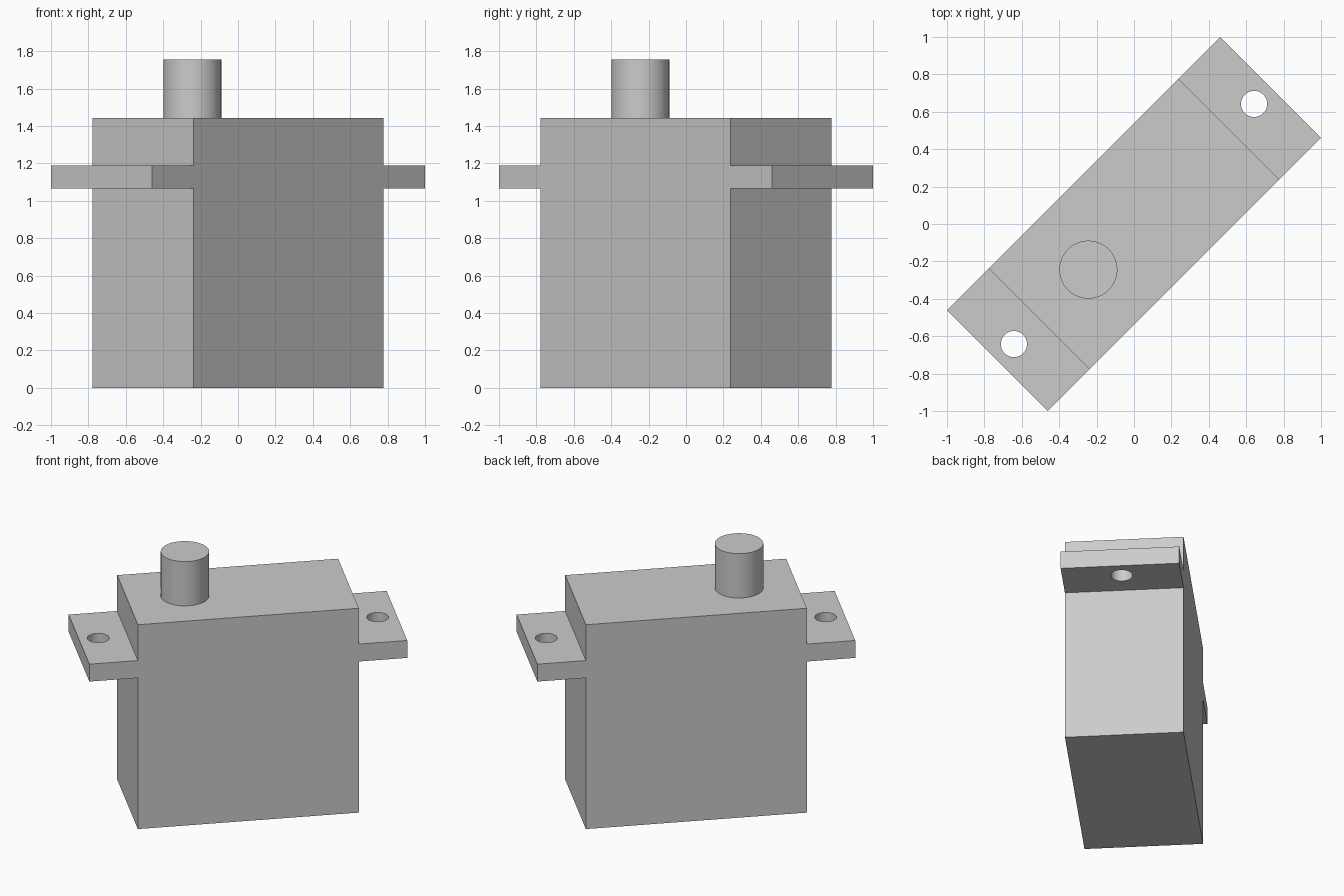
import bpy, bmesh, math
from mathutils import Matrix

if "Cube" in bpy.data.objects:
    bpy.data.objects.remove(bpy.data.objects["Cube"], do_unlink=True)

TURN = Matrix.Rotation(math.radians(45), 4, "Z")
HALF_WIDTH = 0.381
BODY_HALF, FLANGE_HALF = 0.718, 1.033
BODY_TOP, FLANGE_LOW, FLANGE_HIGH = 1.443, 1.067, 1.19

grey = bpy.data.materials.new("light_grey")
grey.use_nodes = True
colour = (0.6, 0.6, 0.6, 1)
grey.diffuse_color = colour
grey.node_tree.nodes["Principled BSDF"].inputs["Base Color"].default_value = colour


def make_object(name, bm):
    """Turn a bmesh into a grey object along the diagonal."""
    bmesh.ops.recalc_face_normals(bm, faces=bm.faces)
    bm.transform(TURN)
    mesh = bpy.data.meshes.new(name)
    bm.to_mesh(mesh)
    bm.free()
    mesh.materials.append(grey)
    obj = bpy.data.objects.new(name, mesh)
    bpy.context.collection.objects.link(obj)
    return obj


def cylinder(name, x, radius, low, high):
    bm = bmesh.new()
    bmesh.ops.create_cone(bm, cap_ends=True, segments=64, radius1=radius, radius2=radius,
                          depth=high - low, matrix=Matrix.Translation((x, 0, (low + high) / 2)))
    return make_object(name, bm)


def smooth(obj):
    bpy.ops.object.select_all(action="DESELECT")
    obj.select_set(True)
    bpy.context.view_layer.objects.active = obj
    bpy.ops.object.shade_smooth_by_angle(angle=math.radians(30))


# Case with mounting flanges: mirrored side profile, extruded across the width
half = [(BODY_HALF, 0), (BODY_HALF, FLANGE_LOW), (FLANGE_HALF, FLANGE_LOW),
        (FLANGE_HALF, FLANGE_HIGH), (BODY_HALF, FLANGE_HIGH), (BODY_HALF, BODY_TOP)]
outline = half + [(-x, z) for x, z in reversed(half)]
bm = bmesh.new()
side = bm.faces.new([bm.verts.new((x, -HALF_WIDTH, z)) for x, z in outline])
wall = bmesh.ops.extrude_face_region(bm, geom=[side], use_keep_orig=True)["geom"]
bmesh.ops.translate(bm, vec=(0, 2 * HALF_WIDTH, 0),
                    verts=[v for v in wall if isinstance(v, bmesh.types.BMVert)])
case = make_object("case_with_flanges", bm)

# Screw holes through the flanges
for label, sign in (("left", 1), ("right", -1)):
    cutter = cylinder(label + "_hole_cutter", sign * 0.908, 0.07, 0.9, 1.35)
    cutter.hide_render = True
    cutter.hide_set(True)
    cut = case.modifiers.new(label + "_screw_hole", "BOOLEAN")
    cut.operation = "DIFFERENCE"
    cut.solver = "EXACT"
    cut.object = cutter

# Apply the holes, then discard the cutters
bpy.context.view_layer.objects.active = case
for modifier in list(case.modifiers):
    cutter = modifier.object
    bpy.ops.object.modifier_apply(modifier=modifier.name)
    bpy.data.objects.remove(cutter, do_unlink=True)
smooth(case)

# Output shaft
smooth(cylinder("output_shaft", -0.345, 0.155, BODY_TOP, 1.756))
